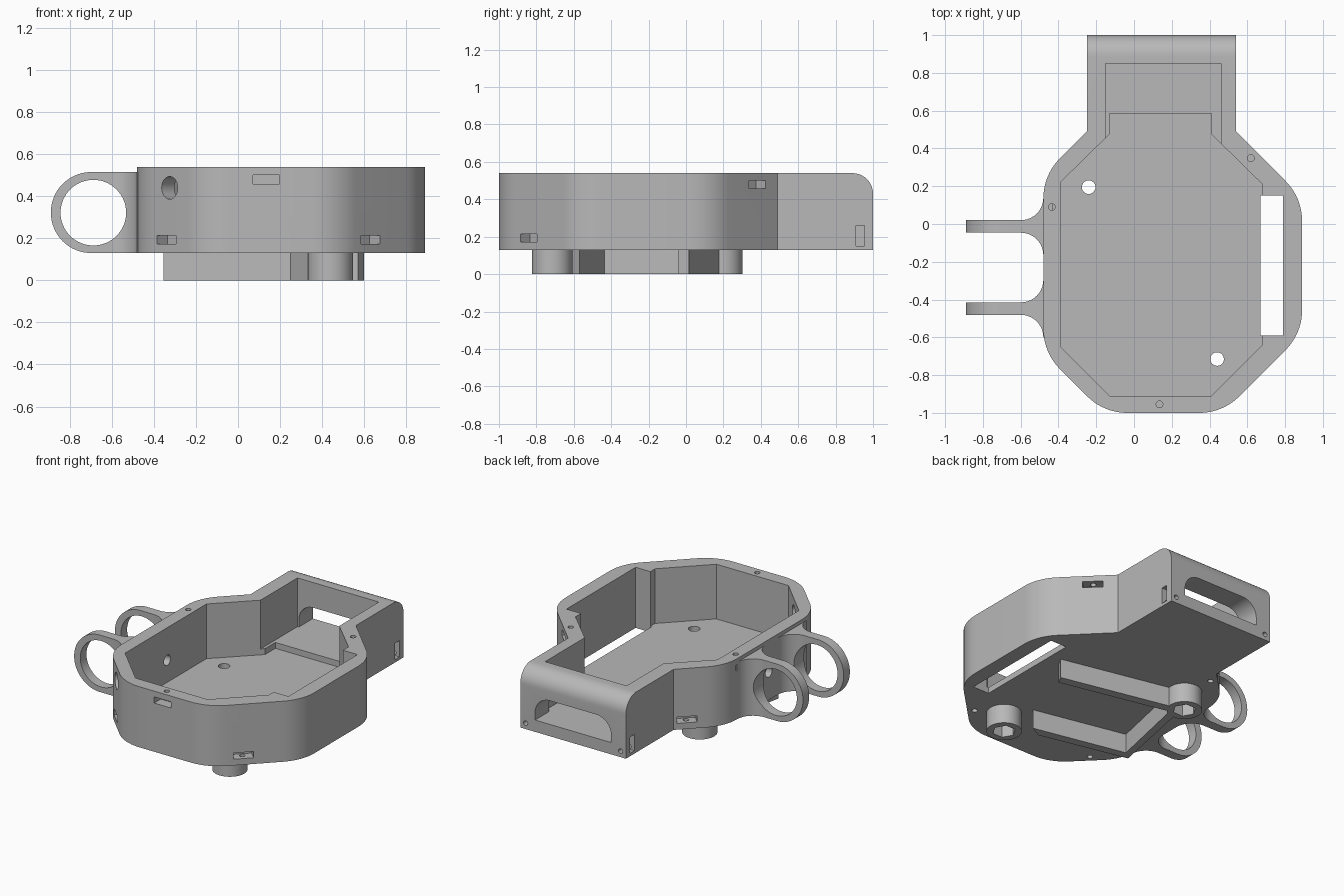
import bpy, bmesh, math
from mathutils import Vector, Matrix

if "Cube" in bpy.data.objects:
    bpy.data.objects.remove(bpy.data.objects["Cube"])

grey = bpy.data.materials.new("plain grey")
grey.use_nodes = True
grey.diffuse_color = (0.48, 0.48, 0.48, 1)
grey.node_tree.nodes["Principled BSDF"].inputs["Base Color"].default_value = grey.diffuse_color


def rounded(corners, steps=10):
    """Outline from corners (x, y[, radius]) with arcs where a radius is given."""
    out = []
    for i, c in enumerate(corners):
        p = Vector(c[:2])
        if len(c) < 3:
            out.append(p)
            continue
        a = (Vector(corners[i - 1][:2]) - p).normalized()
        b = (Vector(corners[(i + 1) % len(corners)][:2]) - p).normalized()
        half = a.angle(b) / 2
        centre = p + (a + b).normalized() * c[2] / math.sin(half)
        start = p + a * c[2] / math.tan(half) - centre
        end = p + b * c[2] / math.tan(half) - centre
        sweep = start.angle_signed(end)
        for k in range(steps + 1):
            out.append(centre + Matrix.Rotation(-sweep * k / steps, 2) @ start)
    return out


def circle(x, y, r, n=32):
    return [Vector((x + r * math.cos(math.tau * k / n), y + r * math.sin(math.tau * k / n)))
            for k in range(n)]


def prism(name, outline, lo, hi, axis="Z"):
    """Extrude an outline along z, or an (x, z) outline along y."""
    bm = bmesh.new()
    place = (lambda p, h: (p[0], p[1], h)) if axis == "Z" else (lambda p, h: (p[0], h, p[1]))
    face = bm.faces.new([bm.verts.new(place(p, lo)) for p in outline])
    top = bmesh.ops.extrude_face_region(bm, geom=[face])["geom"]
    shift = Vector(place((0, 0), hi - lo))
    bmesh.ops.translate(bm, vec=shift, verts=[v for v in top if isinstance(v, bmesh.types.BMVert)])
    bmesh.ops.recalc_face_normals(bm, faces=bm.faces)
    mesh = bpy.data.meshes.new(name)
    bm.to_mesh(mesh)
    bm.free()
    obj = bpy.data.objects.new(name, mesh)
    bpy.context.collection.objects.link(obj)
    mesh.materials.append(grey)
    return obj


def box(centre, size, angle=0):
    """Box cutter turned about z."""
    w, d, h = (s / 2 for s in size)
    obj = prism("cutter", [(-w, -d), (w, -d), (w, d), (-w, d)], -h, h)
    obj.data.transform(Matrix.Translation(centre) @ Matrix.Rotation(math.radians(angle), 4, "Z"))
    return obj


def carve(obj, cutter, operation="DIFFERENCE"):
    cutter.hide_render = True
    mod = obj.modifiers.new("carve", "BOOLEAN")
    mod.operation, mod.object, mod.solver = operation, cutter, "EXACT"
    bpy.context.view_layer.objects.active = obj
    bpy.ops.object.modifier_apply(modifier=mod.name)
    bpy.data.objects.remove(cutter)


def smooth(obj):
    bpy.ops.object.select_all(action="DESELECT")
    obj.select_set(True)
    bpy.context.view_layer.objects.active = obj
    bpy.ops.object.shade_smooth_by_angle(angle=math.radians(25))


BOTTOM, TOP, R = 0.13, 0.54, 0.3

# Case: rounded octagon with a neck at the back
case = prism("case", rounded([
    (-0.25, 1), (-0.25, 0.49), (-0.48, 0.26, R), (-0.48, -0.68, R), (-0.16, -1, R),
    (0.47, -1, R), (0.89, -0.58, R), (0.89, 0.14, R), (0.54, 0.49), (0.54, 1)]), BOTTOM, TOP)
bm = bmesh.new()
bm.from_mesh(case.data)
edge = [e for e in bm.edges if all(v.co.y > 0.99 and v.co.z > 0.5 for v in e.verts)]
bmesh.ops.bevel(bm, geom=edge, offset=0.11, segments=10, profile=0.5, affect="EDGES")
bm.to_mesh(case.data)
bm.free()

# Main cavity, raised neck floor and long side slot
carve(case, prism("cutter", [
    (-0.39, 0.22), (-0.13, 0.475), (-0.13, 0.585), (0.41, 0.585), (0.41, 0.475), (0.68, 0.21),
    (0.68, -0.64), (0.41, -0.91), (-0.13, -0.91), (-0.39, -0.65)], 0.17, 1))
carve(case, box((0.155, 0.575, 0.71), (0.61, 0.55, 1)))
carve(case, box((0.73, -0.22, 0.5), (0.12, 0.74, 2)))

# Back window with rounded upper corners, and its screw holes
carve(case, prism("cutter", rounded([
    (-0.14, 0.21), (0.43, 0.21), (0.43, 0.37, 0.11), (-0.14, 0.37, 0.11)]), 0.8, 1.1, "Y"))
for x in (-0.21, 0.5):
    carve(case, prism("cutter", circle(x, 0.17, 0.016, 16), 0.87, 1.1, "Y"))
for x in (-0.25, 0.54):
    carve(case, box((x, 0.932, 0.205), (0.12, 0.045, 0.11)))

# Nut pockets in the walls, each with a small vertical screw hole
pockets = [(0.135, -1, -90, 0.48), (0.65, 0.38, 45, 0.48), (-0.48, 0.09, 180, 0.48),
           (-0.34, -0.82, -135, 0.193), (0.63, -0.84, -45, 0.193), (-0.31, 0.43, 135, 0.193)]
for x, y, angle, z in pockets:
    carve(case, box((x, y, z), (0.14, 0.125, 0.042), angle))
    a = math.radians(angle)
    hx, hy = x - 0.045 * math.cos(a), y - 0.045 * math.sin(a)
    lo, hi = (z, 0.6) if z > 0.3 else (0.1, z)
    carve(case, prism("cutter", circle(hx, hy, 0.018, 16), lo, hi))

# Round cable holes through the side wall and the front corner wall
for spot, radius, angle in (((-0.44, -0.2, 0.32), 0.035, 0), ((-0.325, -0.835, 0.44), 0.054, 45)):
    hole = prism("cutter", circle(0, 0, radius, 24), -0.16, 0.16)
    hole.data.transform(Matrix.Translation(spot) @ Matrix.Rotation(math.radians(angle), 4, "Z")
                        @ Matrix.Rotation(math.pi / 2, 4, "Y"))
    carve(case, hole)

# Locating frame under the floor, turned and open on one side
frame = prism("underside_frame", [
    (0.6, 0.015), (-0.22, 0.195), (-0.355, -0.48), (0.25, -0.615),
    (0.33, -0.57), (-0.3, -0.435), (-0.18, 0.125), (0.57, -0.04)], 0, BOTTOM)

# Bosses with hexagonal sockets and through holes
for name, x, y in (("front_boss", 0.44, -0.715), ("back_boss", -0.24, 0.195)):
    boss = prism(name, circle(x, y, 0.108, 48), 0, BOTTOM)
    for part in (boss, frame):
        carve(part, prism("cutter", circle(x, y, 0.072, 6), -0.1, 0.09))
    for part in (boss, frame, case):
        carve(part, prism("cutter", circle(x, y, 0.036, 24), -0.1, 0.4))
    smooth(boss)

# Ring lugs, filleted into the side wall
for name, y in (("front_ring_lug", -0.448), ("back_ring_lug", -0.013)):
    lo, hi, f = y - 0.033, y + 0.033, 0.12
    lug = prism(name, rounded([
        (-1, lo), (-0.48, lo, f - 0.001), (-0.48, lo - f), (-0.43, lo - f),
        (-0.43, hi + f), (-0.48, hi + f), (-0.48, hi, f - 0.001), (-1, hi)]), 0, 1)
    carve(lug, prism("cutter", rounded([
        (-0.89, BOTTOM, 0.192), (-0.3, BOTTOM), (-0.3, 0.515), (-0.89, 0.515, 0.192)], 20),
        -1, 1, "Y"), "INTERSECT")
    carve(lug, prism("cutter", circle(-0.688, 0.322, 0.156, 64), -1, 1, "Y"))
    smooth(lug)

smooth(case)
